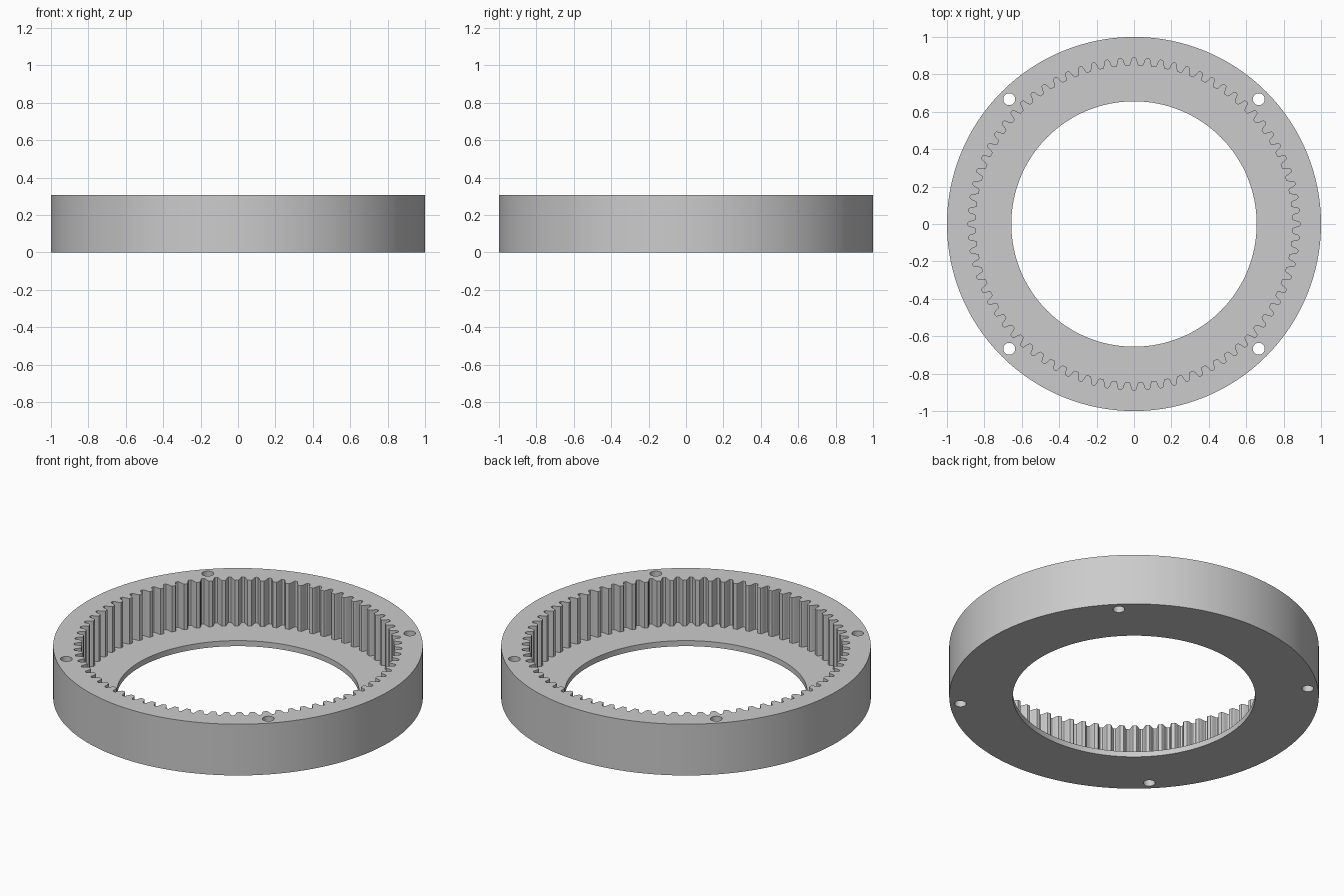
import bpy, bmesh
from math import sin, cos, pi, radians

cube = bpy.data.objects.get("Cube")
if cube:
    bpy.data.objects.remove(cube, do_unlink=True)

HEIGHT, FLOOR = 0.306, 0.033
TEETH, TIP, ROOT = 76, 0.846, 0.888

grey = bpy.data.materials.new("grey")
grey.use_nodes = True
color = (0.6, 0.6, 0.6, 1)
grey.diffuse_color = color
grey.node_tree.nodes["Principled BSDF"].inputs["Base Color"].default_value = color


def circle(radius, sides, cx=0, cy=0):
    return [(cx + radius * cos(2 * pi * i / sides), cy + radius * sin(2 * pi * i / sides))
            for i in range(sides)]


def prism(name, outline, bottom, top):
    bm = bmesh.new()
    base = bm.faces.new([bm.verts.new((x, y, bottom)) for x, y in outline])
    side = bmesh.ops.extrude_face_region(bm, geom=[base])
    moved = [v for v in side["geom"] if isinstance(v, bmesh.types.BMVert)]
    bmesh.ops.translate(bm, verts=moved, vec=(0, 0, top - bottom))
    bmesh.ops.recalc_face_normals(bm, faces=bm.faces)
    mesh = bpy.data.meshes.new(name)
    bm.to_mesh(mesh)
    bm.free()
    mesh.materials.append(grey)
    obj = bpy.data.objects.new(name, mesh)
    bpy.context.collection.objects.link(obj)
    return obj


def gear_outline():
    # one tooth: flat tip, sloping flank, rounded root, flank back
    half = [(0.0, 1.0), (0.09, 0.97), (0.15, 0.86), (0.2, 0.6), (0.25, 0.32),
            (0.31, 0.08), (0.36, 0.0)]
    tooth = [(-t, d) for t, d in reversed(half[1:])] + half
    points = []
    for i in range(TEETH):
        for t, depth in tooth:
            angle = 2 * pi * (i + t) / TEETH + pi / 2
            r = TIP + (ROOT - TIP) * depth
            points.append((r * cos(angle), r * sin(angle)))
    return points


# Outer body
ring = prism("ring_gear", circle(1, 128), 0, HEIGHT)

# Toothed recess, centre opening and four bolt holes
cutters = [prism("tooth_cutter", gear_outline(), FLOOR, HEIGHT + 0.1),
           prism("opening_cutter", circle(0.656, 128), -0.1, HEIGHT + 0.1)]
for sx in (-1, 1):
    for sy in (-1, 1):
        cutters.append(prism("bolt_hole_cutter", circle(0.032, 32, sx * 0.667, sy * 0.667),
                             -0.1, HEIGHT + 0.1))

bpy.context.view_layer.objects.active = ring
for cutter in cutters:
    cutter.hide_render = True
    mod = ring.modifiers.new("cut", "BOOLEAN")
    mod.operation = "DIFFERENCE"
    mod.solver = "EXACT"
    mod.object = cutter
    bpy.ops.object.modifier_apply(modifier=mod.name)
    bpy.data.objects.remove(cutter, do_unlink=True)

bpy.ops.object.select_all(action="DESELECT")
ring.select_set(True)
bpy.ops.object.shade_smooth_by_angle(angle=radians(25))
